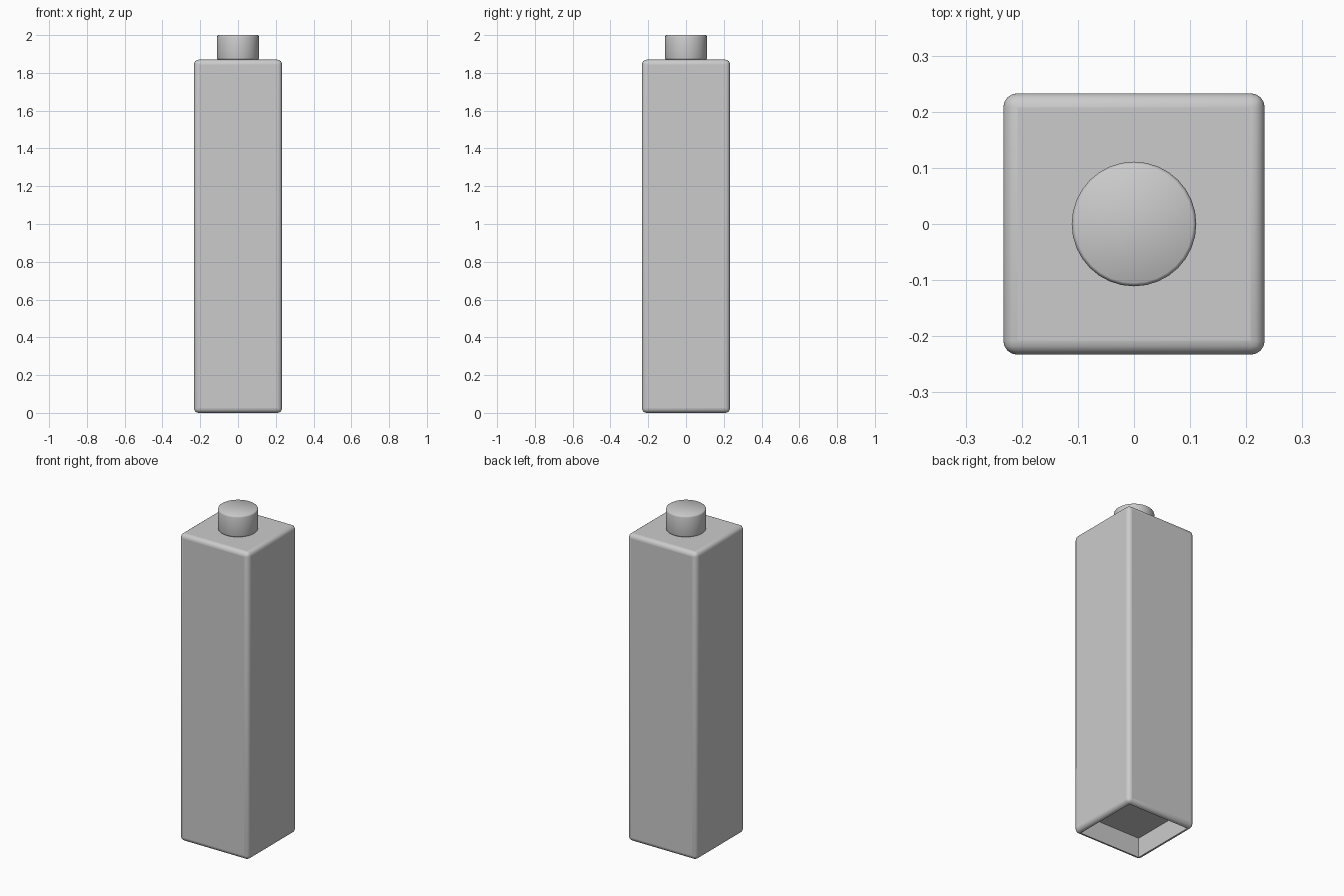
import bpy, bmesh

if "Cube" in bpy.data.objects:
    bpy.data.objects.remove(bpy.data.objects["Cube"])

H = 0.233      # body half width
TOP = 1.87     # body height


def finish(bm, name, bevel, segments, limit=30):
    """Turn a bmesh into a bevelled, smooth-shaded object."""
    bmesh.ops.recalc_face_normals(bm, faces=bm.faces)
    mesh = bpy.data.meshes.new(name)
    bm.to_mesh(mesh)
    bm.free()
    obj = bpy.data.objects.new(name, mesh)
    bpy.context.collection.objects.link(obj)
    bpy.context.view_layer.objects.active = obj
    obj.select_set(True)
    bpy.ops.object.shade_smooth_by_angle(angle=0.8)
    obj.select_set(False)
    if bevel:
        mod = obj.modifiers.new("rounded_edges", 'BEVEL')
        mod.width = bevel
        mod.segments = segments
        mod.limit_method = 'WEIGHT'
    return obj


# Square carton body with a recess in its base
bm = bmesh.new()
bmesh.ops.create_cube(bm, size=1)
for v in bm.verts:
    v.co = (v.co.x * 2 * H, v.co.y * 2 * H, (v.co.z + 0.5) * TOP)
weight = bm.edges.layers.float.new("bevel_weight_edge")
for e in bm.edges:
    e[weight] = 1.0
base = min(bm.faces, key=lambda f: f.calc_center_median().z)
ring = bmesh.ops.inset_region(bm, faces=[base], thickness=0.038)["faces"]
for e in base.edges:
    e[weight] = 0.0
for f in ring:
    for e in f.edges:
        if not all(abs(abs(v.co.x) - H) < 1e-4 for v in e.verts) and \
           not all(abs(abs(v.co.y) - H) < 1e-4 for v in e.verts):
            e[weight] = 0.0
up = bmesh.ops.extrude_discrete_faces(bm, faces=[base])["faces"]
for v in up[0].verts:
    v.co.z += 0.12
for f in bm.faces:
    if f.calc_center_median().z < 0.13 and abs(f.calc_center_median().x) < H - 0.01 \
            and abs(f.calc_center_median().y) < H - 0.01 and f not in ring:
        for e in f.edges:
            e[weight] = 0.0
finish(bm, "carton_body", 0.025, 4)

# Round screw cap, lathed from a chamfered profile
bm = bmesh.new()
N = 32
profile = [(0.105, TOP), (0.109, 1.873), (0.111, 1.88),
           (0.111, 1.99), (0.109, 1.997), (0.105, 2.0)]
rings = [bmesh.ops.create_circle(bm, segments=N, radius=r)["verts"] for r, z in profile]
for ring, (r, z) in zip(rings, profile):
    for v in ring:
        v.co.z = z
for a, b in zip(rings, rings[1:]):
    for i in range(N):
        j = (i + 1) % N
        bm.faces.new((a[i], a[j], b[j], b[i]))
bm.faces.new(rings[0])
bm.faces.new(rings[-1])
finish(bm, "screw_cap", 0, 0)
